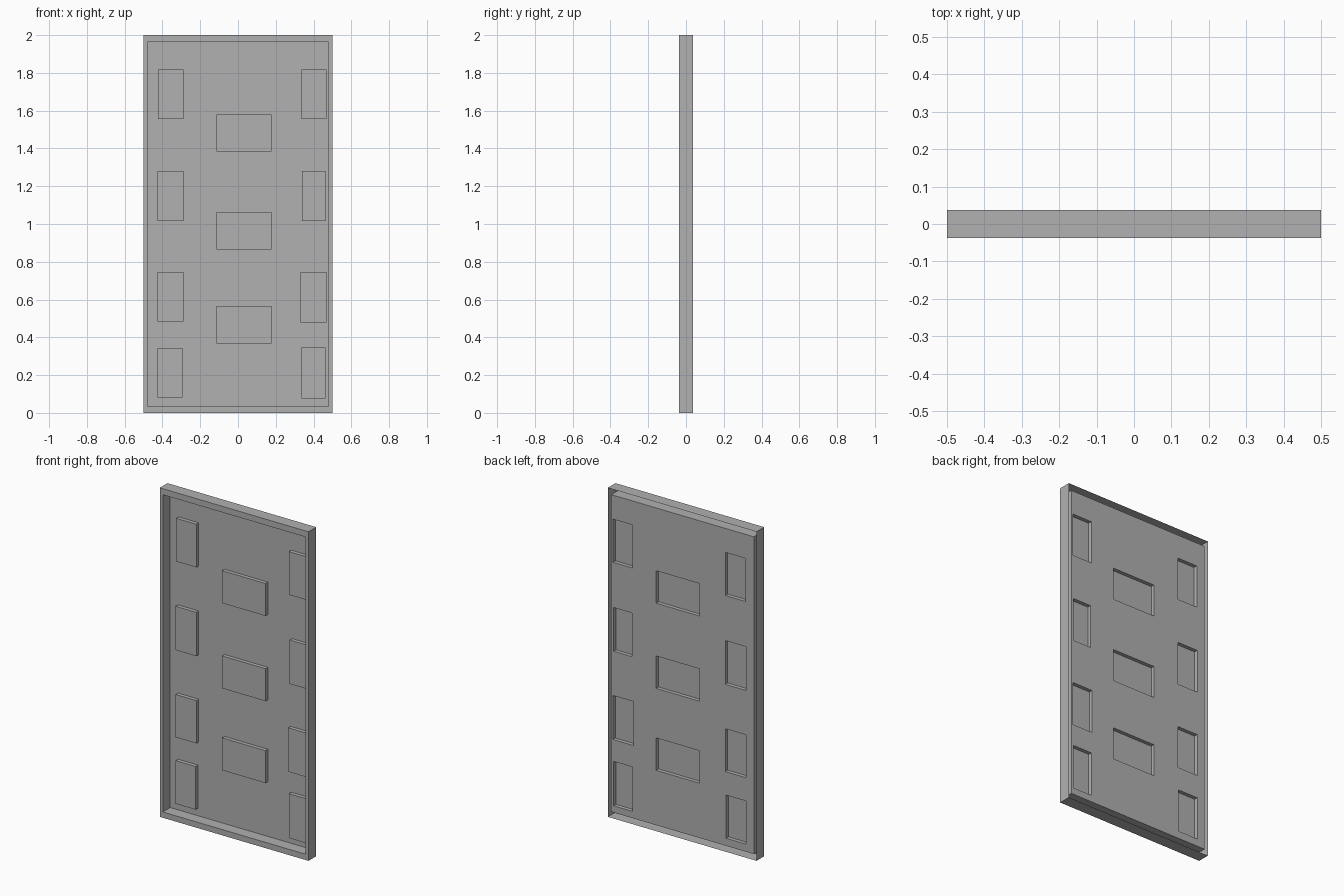
import bpy, bmesh

if "Cube" in bpy.data.objects:
    bpy.data.objects.remove(bpy.data.objects["Cube"])

BACK, FRONT = 0.037, -0.037
PANEL_Y = 0.034
BLOCK_Y = PANEL_Y - 0.023
OUTER = (-0.5, 0.5, 0.0, 2.0)
INNER = (-0.48, 0.48, 0.035, 1.963)

grey = bpy.data.materials.new("dark_grey")
grey.diffuse_color = (0.44, 0.44, 0.44, 1.0)
grey.use_nodes = True
grey.node_tree.nodes["Principled BSDF"].inputs["Base Color"].default_value = grey.diffuse_color


def loop(bm, rect, y):
    """Four corner vertices of an x/z rectangle, ordered to face the front."""
    x0, x1, z0, z1 = rect
    return [bm.verts.new((x, y, z)) for x, z in ((x0, z0), (x1, z0), (x1, z1), (x0, z1))]


def bridge(bm, a, b):
    """Band of quads between two rectangles (b lies inside or behind a)."""
    for i in range(4):
        j = (i + 1) % 4
        bm.faces.new((a[i], a[j], b[j], b[i]))


def finish(bm, name):
    mesh = bpy.data.meshes.new(name)
    bm.to_mesh(mesh)
    bm.free()
    mesh.materials.append(grey)
    obj = bpy.data.objects.new(name, mesh)
    bpy.context.collection.objects.link(obj)
    return obj


# Frame: open-backed shell with outer walls, front rim and inner walls
bm = bmesh.new()
rings = [loop(bm, OUTER, BACK), loop(bm, OUTER, FRONT),
         loop(bm, INNER, FRONT), loop(bm, INNER, PANEL_Y)]
for a, b in zip(rings, rings[1:]):
    bridge(bm, a, b)
finish(bm, "door_frame")

# Stamped blocks: two side columns and a central column
blocks = [(-0.423, -0.288, 1.555, 1.817), (-0.427, -0.288, 1.015, 1.281),
          (-0.427, -0.288, 0.485, 0.745), (-0.427, -0.293, 0.081, 0.343),
          (0.335, 0.468, 1.555, 1.817), (0.34, 0.463, 1.015, 1.281),
          (0.33, 0.468, 0.478, 0.745), (0.335, 0.463, 0.076, 0.346)]
blocks += [(-0.115, 0.177, z, z + 0.197) for z in (0.368, 0.866, 1.384)]

# Panel: thin sheet with openings, each pressed forward into a hollow block
bm = bmesh.new()
base_loops = [loop(bm, r, PANEL_Y) for r in [INNER] + blocks]
edges = [bm.edges.new((lp[i], lp[(i + 1) % 4])) for lp in base_loops for i in range(4)]
bmesh.ops.triangle_fill(bm, edges=edges, use_beauty=True, normal=(0, -1, 0))
for face in bm.faces:
    face.normal_update()
    if face.normal.y > 0:
        face.normal_flip()
for rect, base in zip(blocks, base_loops[1:]):
    top = loop(bm, rect, BLOCK_Y)
    bridge(bm, base, top)
    bm.faces.new(top)
bmesh.ops.dissolve_limit(bm, angle_limit=0.01, verts=bm.verts, edges=bm.edges)
finish(bm, "stamped_panel")
